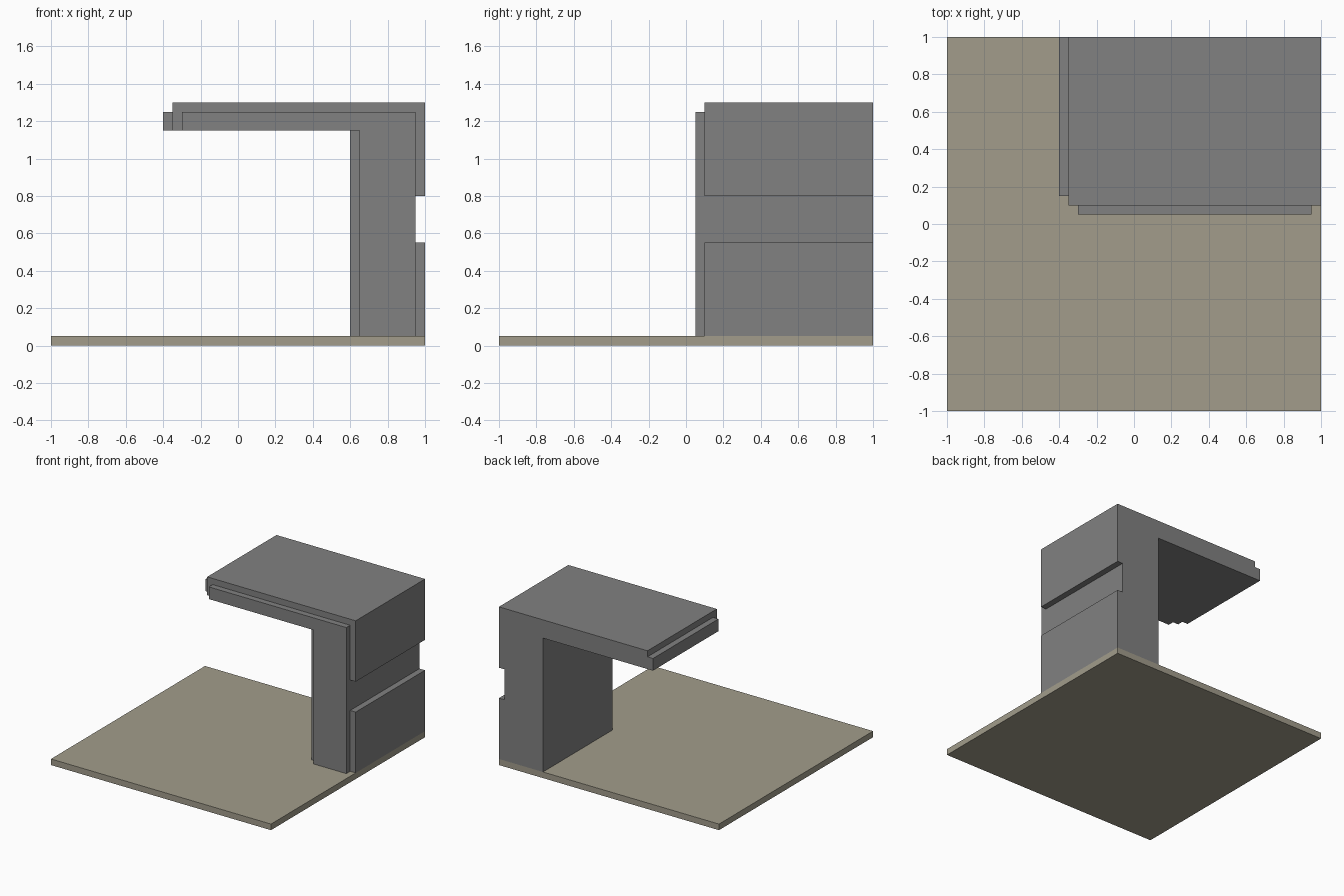
import bpy, bmesh

if "Cube" in bpy.data.objects:
    bpy.data.objects.remove(bpy.data.objects["Cube"])


def material(name, rgb):
    m = bpy.data.materials.new(name)
    m.diffuse_color = (*rgb, 1)
    m.use_nodes = True
    m.node_tree.nodes["Principled BSDF"].inputs["Base Color"].default_value = m.diffuse_color
    return m


stone = material("grey stone", (0.22, 0.22, 0.22))
sand = material("sand tan", (0.36, 0.335, 0.26))


def extrude_profile(name, profile, y0, y1, mat):
    """Extrude an x-z outline from y0 (front) to y1 (back)."""
    bm = bmesh.new()
    face = bm.faces.new([bm.verts.new((x, y0, z)) for x, z in profile])
    out = bmesh.ops.extrude_face_region(bm, geom=[face])
    verts = [v for v in out["geom"] if isinstance(v, bmesh.types.BMVert)]
    bmesh.ops.translate(bm, verts=verts, vec=(0, y1 - y0, 0))
    bmesh.ops.recalc_face_normals(bm, faces=bm.faces)
    mesh = bpy.data.meshes.new(name)
    bm.to_mesh(mesh)
    bm.free()
    mesh.materials.append(mat)
    obj = bpy.data.objects.new(name, mesh)
    bpy.context.collection.objects.link(obj)
    return obj


def rect(x0, x1, z0, z1):
    return [(x0, z0), (x1, z0), (x1, z1), (x0, z1)]


# Ground plate
extrude_profile("base_plate", rect(-1, 1, 0, 0.05), -1, 1, sand)

# Wall and overhanging roof, with a recessed band across the right side
extrude_profile("wall_and_roof", [
    (0.6, 0.05), (1, 0.05), (1, 0.55), (0.95, 0.55), (0.95, 0.8), (1, 0.8),
    (1, 1.3), (-0.35, 1.3), (-0.35, 1.15), (0.6, 1.15)], 0.1, 1, stone)

# Raised L-shaped trim on the front
extrude_profile("front_trim", [
    (0.65, 0.05), (0.95, 0.05), (0.95, 1.25), (-0.3, 1.25),
    (-0.3, 1.15), (0.65, 1.15)], 0.05, 0.1, stone)

# Raised lip on the left edge of the roof
extrude_profile("roof_lip", rect(-0.4, -0.35, 1.15, 1.25), 0.15, 1, stone)
